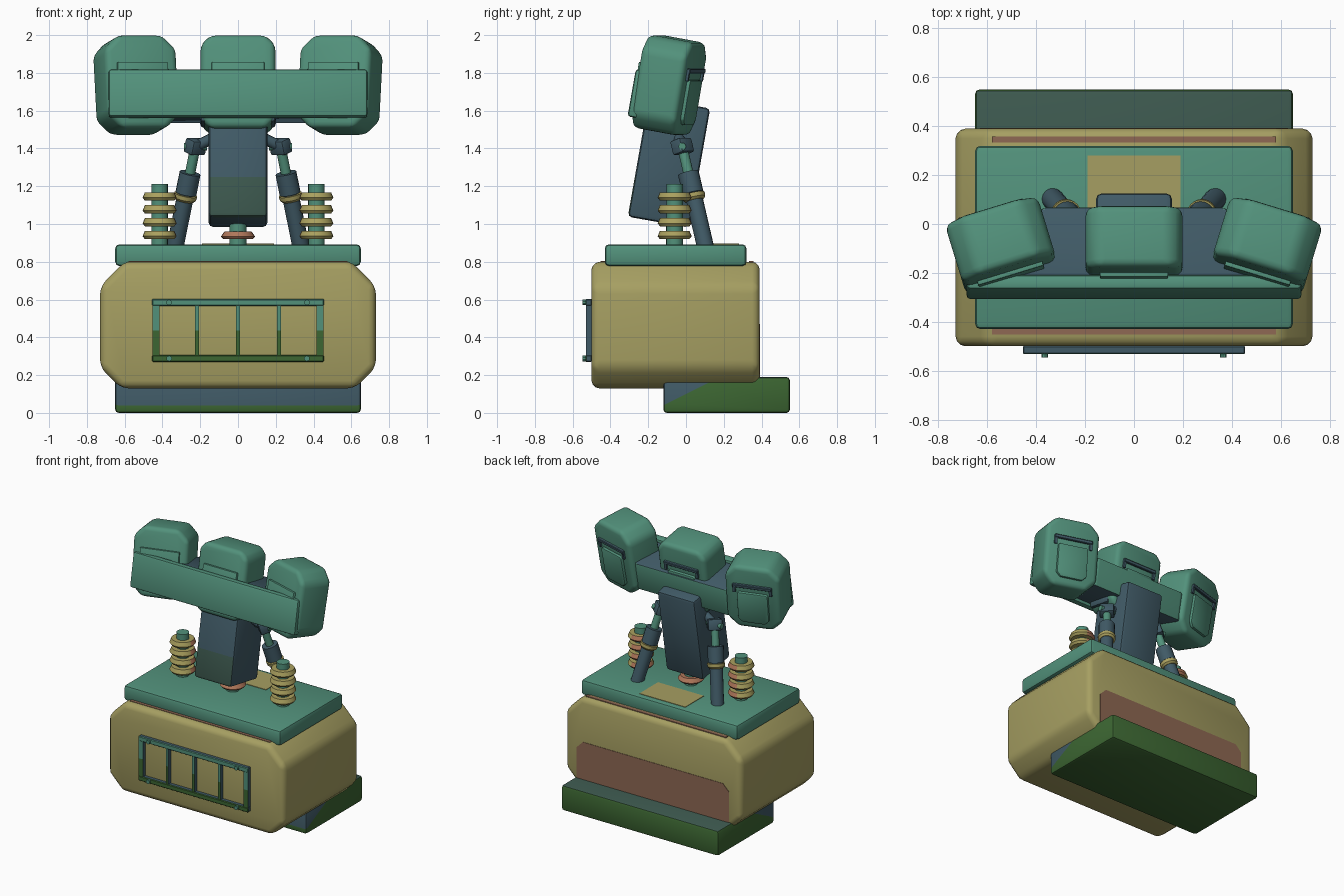
import bpy, bmesh
from math import radians, pi
from mathutils import Matrix, Vector

if "Cube" in bpy.data.objects:
    bpy.data.objects.remove(bpy.data.objects["Cube"], do_unlink=True)


def material(name, code):
    def linear(c):
        return c / 12.92 if c <= 0.04 else ((c + 0.055) / 1.055) ** 2.4
    col = [linear(int(code[i:i + 2], 16) / 255) for i in (0, 2, 4)] + [1]
    m = bpy.data.materials.new(name)
    m.use_nodes = True
    m.diffuse_color = col
    m.node_tree.nodes["Principled BSDF"].inputs["Base Color"].default_value = col
    return m


TEAL = material("teal", "52917B")
SLATE = material("slate", "405A66")
KHAKI = material("khaki", "A69F62")
GREEN = material("green", "3C6632")
MOSS = material("mossy_slate", "3D594F")
RED = material("clay_red", "8E6853")
YELLOW = material("pale_yellow", "ABA15F")
ORANGE = material("copper", "B0775A")


def place(loc, tilt=0, yaw=0):
    return Matrix.Translation(loc) @ Matrix.Rotation(radians(yaw), 4, "Z") @ Matrix.Rotation(radians(tilt), 4, "X")


def finish(bm, name, mats, matrix=None, rule=None, cut=None):
    """Turn a bmesh into a smooth-shaded object, colouring faces by a rule."""
    bm.transform(matrix or Matrix())
    if cut:
        bmesh.ops.bisect_plane(bm, geom=bm.verts[:] + bm.edges[:] + bm.faces[:], plane_co=cut[0], plane_no=cut[1])
    bmesh.ops.recalc_face_normals(bm, faces=bm.faces[:])
    bm.normal_update()
    if rule:
        for f in bm.faces:
            f.material_index = rule(f.calc_center_median(), f.normal)
    me = bpy.data.meshes.new(name)
    bm.to_mesh(me)
    bm.free()
    ob = bpy.data.objects.new(name, me)
    bpy.context.collection.objects.link(ob)
    for m in mats:
        me.materials.append(m)
    bpy.ops.object.select_all(action="DESELECT")
    ob.select_set(True)
    bpy.context.view_layer.objects.active = ob
    bpy.ops.object.shade_smooth_by_angle(angle=radians(35))
    return ob


def prism(name, outline, depth, mats, matrix=None, bevel=0.0, seg=3, **kw):
    """Extrude an x-z outline along y, centred on y = 0."""
    bm = bmesh.new()
    face = bm.faces.new([bm.verts.new((x, -depth / 2, z)) for x, z in outline])
    out = bmesh.ops.extrude_face_region(bm, geom=[face])
    bmesh.ops.translate(bm, vec=(0, depth, 0), verts=[v for v in out["geom"] if isinstance(v, bmesh.types.BMVert)])
    bmesh.ops.recalc_face_normals(bm, faces=bm.faces[:])
    if bevel:
        bmesh.ops.bevel(bm, geom=bm.edges[:], offset=bevel, segments=seg, profile=0.5, affect="EDGES", clamp_overlap=True)
    return finish(bm, name, mats, matrix, **kw)


def octagon(w, h, top, bottom):
    half = [(w - bottom, -h), (w, -h + bottom), (w, h - top), (w - top, h)]
    return half + [(-x, z) for x, z in reversed(half)]


def box(name, size, mats, matrix, bevel=0.0, seg=2, **kw):
    w, h = size[0] / 2, size[2] / 2
    return prism(name, [(-w, -h), (w, -h), (w, h), (-w, h)], size[1], mats, matrix, bevel, seg, **kw)


def rod(name, a, b, radius, mat, sides=16):
    a, b = Vector(a), Vector(b)
    bm = bmesh.new()
    bmesh.ops.create_cone(bm, cap_ends=True, segments=sides, radius1=radius, radius2=radius, depth=(b - a).length)
    return finish(bm, name, [mat], Matrix.Translation((a + b) / 2) @ (b - a).to_track_quat("Z", "Y").to_matrix().to_4x4())


def ring(name, outer, inner, height, mats, matrix, rule=None):
    """Spin a chamfered cross-section into a ring."""
    bm = bmesh.new()
    h, mid = height / 2, (outer + inner) / 2
    pts = [(inner, -h), (outer - 0.012, -h), (outer, -h * 0.3), (mid + 0.012, h), (inner, h)]
    vs = [bm.verts.new((x, 0, z)) for x, z in pts]
    es = [bm.edges.new((vs[i], vs[(i + 1) % len(vs)])) for i in range(len(vs))]
    bmesh.ops.spin(bm, geom=vs + es, cent=(0, 0, 0), axis=(0, 0, 1), angle=2 * pi, steps=24, use_merge=True)
    bmesh.ops.remove_doubles(bm, verts=bm.verts[:], dist=0.0005)
    return finish(bm, name, mats, matrix, rule=rule)


# Foot, body and deck
box("foot_block", (1.3, 0.67, 0.19), [GREEN, SLATE, MOSS], place((0, 0.215, 0.095)), 0.018,
    cut=((0, -0.12, 0.04), (0, -0.45, 0.9)),
    rule=lambda c, n: 2 if n.z > 0.8 else int(c.z > 0.04 + 0.5 * (c.y + 0.12)))
prism("body", octagon(0.73, 0.335, 0.13, 0.11), 0.89, [KHAKI], place((0, -0.055, 0.465)), 0.04)
prism("back_panel", octagon(0.63, 0.15, 0.05, 0.01), 0.008, [RED], place((0, 0.389, 0.32)))
for y in (-0.44, 0.345):
    box("deck_seam", (1.16, 0.025, 0.006), [RED], place((0, y, 0.8)))
box("deck", (1.3, 0.75, 0.115), [TEAL], place((0, -0.055, 0.835)), 0.022)
box("deck_hatch", (0.38, 0.22, 0.006), [KHAKI], place((0, 0.17, 0.893)))


# Front grille: teal upper half, green lower half, slate on the sides
def grille_side(c, n):
    return 0 if n.y < -0.5 else 1


for z, mat in ((0.585, TEAL), (0.288, GREEN)):
    box("grille_rail", (0.91, 0.035, 0.036), [mat, SLATE], place((0, -0.515, z)), 0.005, 1, rule=grille_side)
    for x in (-0.365, 0.365):
        rod("grille_bolt", (x, -0.52, z), (x, -0.547, z), 0.015, TEAL, 10)
for i in range(-2, 3):
    w = 0.036 if abs(i) == 2 else 0.02
    for z, mat in ((0.505, TEAL), (0.37, GREEN)):
        box("grille_bar", (w, 0.03, 0.137), [mat, SLATE], place((i * 0.217, -0.515, z)), rule=grille_side)

# Leaning mast with a collar beneath
TILT = -10
box("mast", (0.31, 0.33, 0.64), [SLATE, MOSS], place((0, -0.09, 1.325), TILT), 0.022,
    cut=((0, 0, 1.25), (0, 0, 1)), rule=lambda c, n: int(c.z < 1.25 and n.y < -0.5))
ring("mast_collar", 0.09, 0.03, 0.04, [ORANGE], place((0, -0.06, 0.94)))
rod("mast_pivot", (0, -0.06, 0.88), (0, -0.06, 1.1), 0.045, TEAL)

# Crossbeam: tapered arm behind a broad front plate
beam = place((0, -0.258, 1.69), TILT)
box("beam_plate", (1.37, 0.06, 0.255), [TEAL], beam, 0.016)
right = [(0.66, 0), (0.66, -0.05), (0.37, -0.314)]
plan = right + [(-x, v) for x, v in reversed(right)]
prism("beam_arm", plan, 0.21, [SLATE, TEAL], beam @ Matrix.Rotation(radians(90), 4, "X"), 0.012, 2,
      rule=lambda c, n: int(n.y > 0.6))
box("beam_bracket", (0.4, 0.2, 0.06), [SLATE], beam @ place((0, 0.14, -0.115)), 0.02)

# Three pods, outer ones turned inward
for side, name in ((-1, "right"), (0, "middle"), (1, "left")):
    m = place((0.54 * side, -0.09, 1.735), TILT, -17 * side)
    c = 0.075 if side else 0.05
    prism(name + "_pod", octagon(0.198, 0.25, c, c), 0.255, [TEAL], m, 0.032)
    box(name + "_pod_front_panel", (0.28, 0.03, 0.2), [TEAL], m @ place((0, -0.13, 0)), 0.006)
    box(name + "_pod_vent", (0.28, 0.03, 0.025), [SLATE], m @ place((0, 0.13, 0.1)), 0.004, 1)
    for x in (-0.13, 0.13):
        box(name + "_pod_vent_end", (0.02, 0.02, 0.05), [SLATE], m @ place((x, 0.13, 0.07)))
    prism(name + "_pod_back_panel", octagon(0.11, 0.12, 0.01, 0.03), 0.03, [TEAL], m @ place((0, 0.132, -0.07)), 0.008, 2)

# Coils and bracing pistons on both sides
for s, name in ((-1, "right"), (1, "left")):
    x, y = 0.415 * s, -0.06
    rod(name + "_coil_core", (x, y, 0.87), (x, y, 1.212), 0.044, TEAL)
    for i in range(4):
        ring(name + "_coil_ring", 0.09, 0.042, 0.044, [YELLOW, ORANGE], place((x, y, 0.942 + 0.068 * i)),
             rule=lambda c, n: int(s * n.x - n.y < -0.6))

    foot, head = Vector((0.335 * s, 0.105, 0.87)), Vector((0.225 * s, -0.02, 1.41))

    def at(t):
        return foot.lerp(head, t)

    rod(name + "_piston_barrel", at(0), at(0.55), 0.045, SLATE)
    rod(name + "_piston_sleeve", at(0.54), at(0.74), 0.056, SLATE)
    rod(name + "_piston_rod", at(0.7), at(1), 0.027, TEAL)
    turn = (head - foot).to_track_quat("Z", "Y").to_matrix().to_4x4()
    ring(name + "_piston_ring", 0.06, 0.04, 0.035, [YELLOW], Matrix.Translation(at(0.5)) @ turn)
    box(name + "_piston_knuckle", (0.1, 0.075, 0.08), [SLATE], Matrix.Translation(at(1)) @ turn, 0.012)
    rod(name + "_piston_pin", head + Vector((-0.06, 0, 0)), head + Vector((0.06, 0, 0)), 0.02, TEAL, 12)
    rod(name + "_piston_mount", head, (0.12 * s, -0.04, 1.46), 0.03, SLATE, 12)
